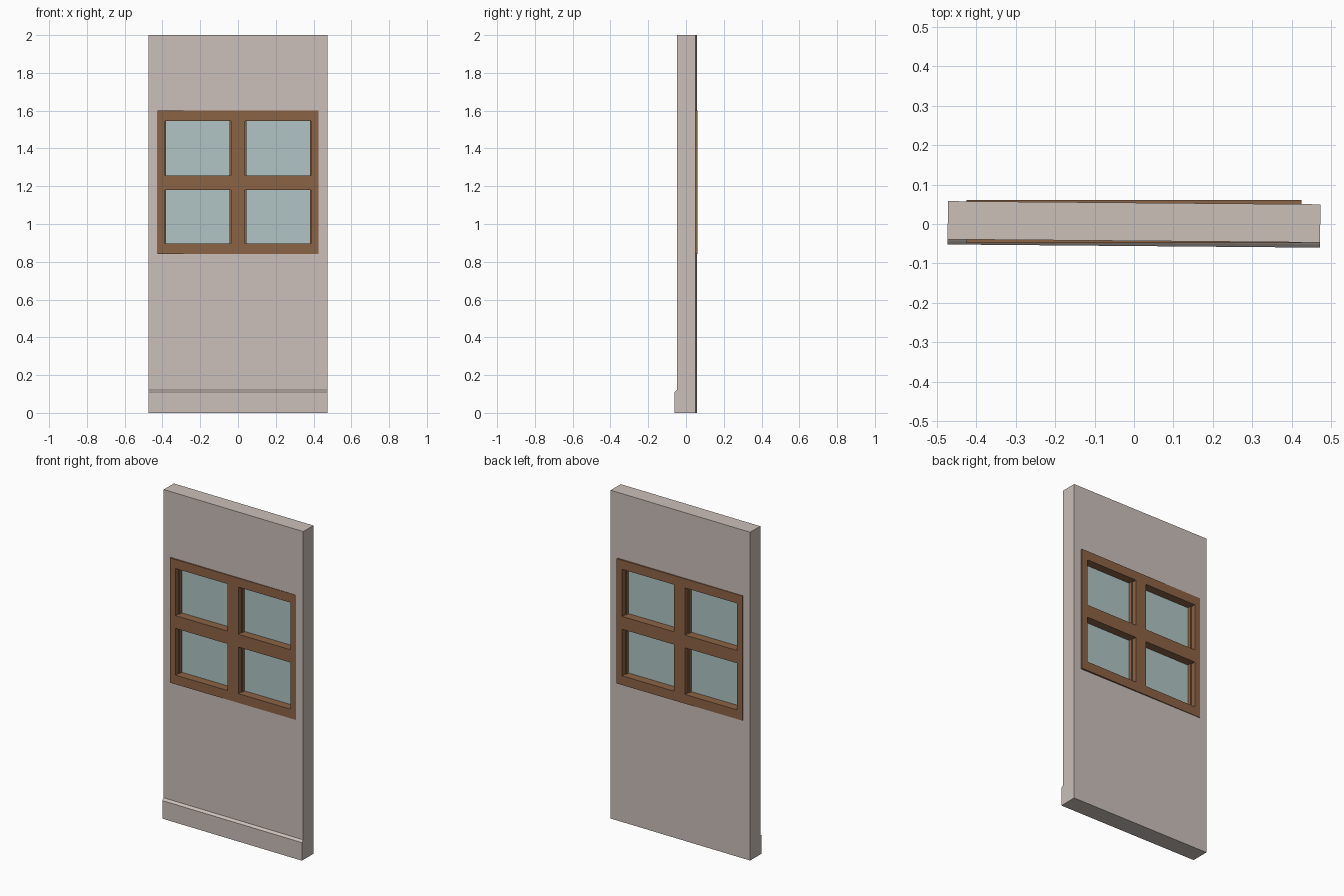
import bpy, bmesh
from mathutils import Matrix

if "Cube" in bpy.data.objects:
    bpy.data.objects.remove(bpy.data.objects["Cube"])


def material(name, rgb):
    m = bpy.data.materials.new(name)
    m.diffuse_color = (*rgb, 1)
    m.use_nodes = True
    m.node_tree.nodes["Principled BSDF"].inputs["Base Color"].default_value = m.diffuse_color
    return m


PLASTER = material("warm_grey_plaster", (0.60, 0.525, 0.485))
WOOD = material("brown_wood", (0.26, 0.125, 0.06))
GLASS = material("pale_blue_glass", (0.44, 0.56, 0.56))


def finish(bm, name, mat):
    bmesh.ops.recalc_face_normals(bm, faces=bm.faces)
    me = bpy.data.meshes.new(name)
    bm.to_mesh(me)
    bm.free()
    me.materials.append(mat)
    ob = bpy.data.objects.new(name, me)
    bpy.context.collection.objects.link(ob)
    return ob


def box(name, x, y, z, mat):
    bm = bmesh.new()
    bmesh.ops.create_cube(bm, size=1)
    for v in bm.verts:
        v.co = [lo + (c + 0.5) * (hi - lo) for c, (lo, hi) in zip(v.co, (x, y, z))]
    return finish(bm, name, mat)


# Wall with its skirting step: side profile extruded across x, turned very slightly
profile = [(-0.056, 0), (0.054, 0), (0.054, 2), (-0.043, 2),
           (-0.043, 0.122), (-0.048, 0.118), (-0.056, 0.11)]
bm = bmesh.new()
face = bm.faces.new([bm.verts.new((-0.473, y, z)) for y, z in profile])
ext = bmesh.ops.extrude_face_region(bm, geom=[face])
bmesh.ops.translate(bm, vec=(0.946, 0, 0),
                    verts=[g for g in ext["geom"] if isinstance(g, bmesh.types.BMVert)])
bmesh.ops.transform(bm, matrix=Matrix.Rotation(-0.0085, 4, 'Z'), verts=bm.verts)
wall = finish(bm, "wall", PLASTER)

# Window opening cut through the wall
cutter = box("opening_cutter", (-0.415, 0.415), (-0.2, 0.2), (0.85, 1.59), PLASTER)
cutter.hide_render = True
mod = wall.modifiers.new("opening", 'BOOLEAN')
mod.object, mod.operation, mod.solver = cutter, 'DIFFERENCE', 'EXACT'
bpy.context.view_layer.objects.active = wall
bpy.ops.object.modifier_apply(modifier="opening")
bpy.data.objects.remove(cutter)

# Window frame: full-height stiles with short rails between them
DEPTH = (-0.0485, 0.061)
stiles = [(-0.425, -0.387), (-0.037, 0.037), (0.387, 0.425)]
rails = [(0.84, 0.896), (1.18, 1.258), (1.545, 1.6)]
for i, x in enumerate(stiles):
    box(f"frame_stile_{i}", x, DEPTH, (0.84, 1.6), WOOD)
for i in range(2):
    gap = (stiles[i][1], stiles[i + 1][0])
    for j, z in enumerate(rails):
        box(f"frame_rail_{i}_{j}", gap, DEPTH, z, WOOD)
    for j in range(2):
        zs = (rails[j][1], rails[j + 1][0])
        # Glass pane with slim glazing beads on its sides
        box(f"glass_pane_{i}_{j}", gap, (0.002, 0.010), zs, GLASS)
        for k, bx in enumerate([(gap[0], gap[0] + 0.007), (gap[1] - 0.007, gap[1])]):
            box(f"glazing_bead_{i}_{j}_{k}", bx, (-0.02, 0.032), zs, WOOD)
